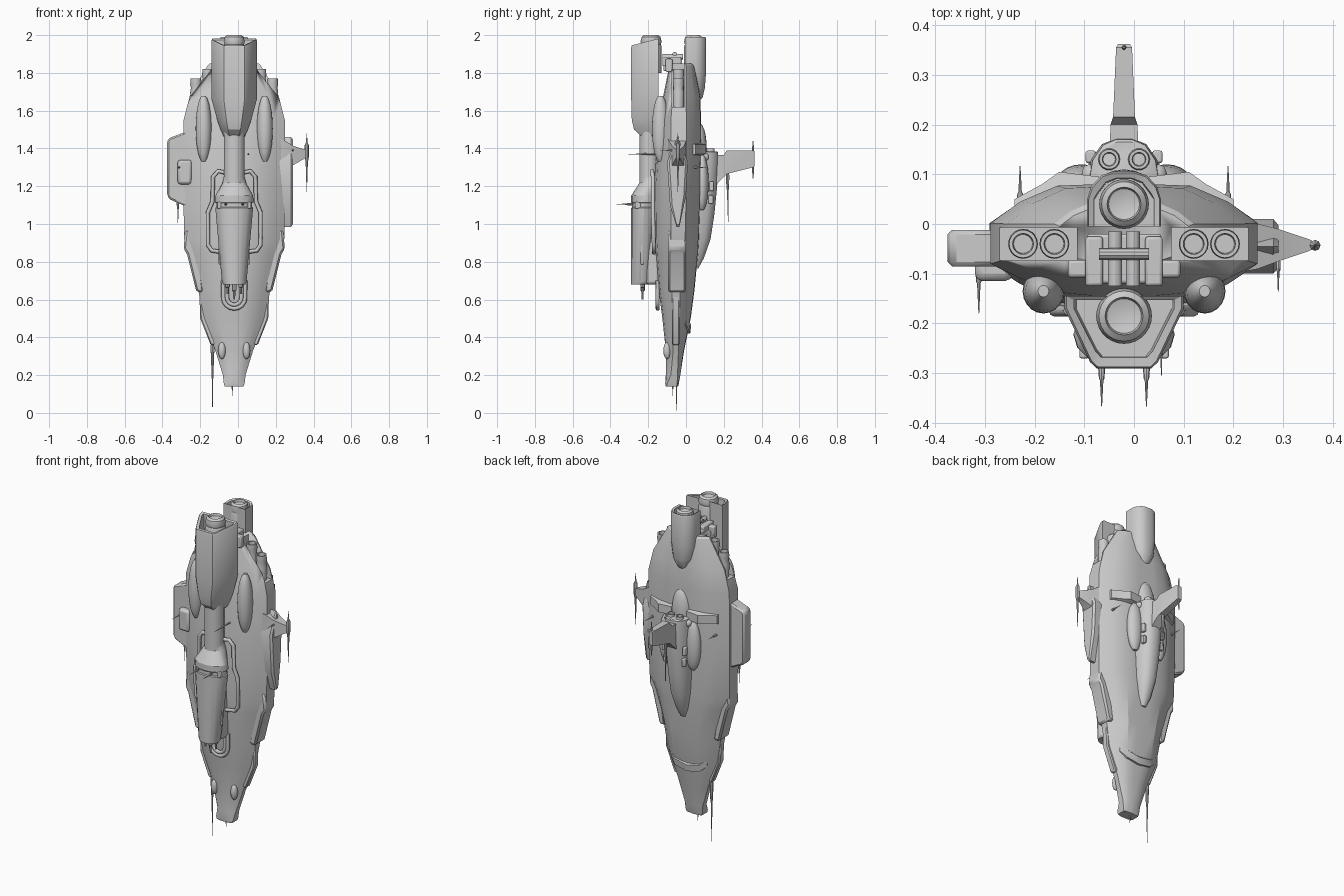
import bpy, bmesh, math
from mathutils import Vector

CX = -0.02  # hull centreline


def build(name, verts, faces, angle=30):
    me = bpy.data.meshes.new(name)
    me.from_pydata([(v[0] + CX, v[1], v[2]) for v in verts], [], faces)
    bm = bmesh.new()
    bm.from_mesh(me)
    bmesh.ops.recalc_face_normals(bm, faces=bm.faces)
    bm.to_mesh(me)
    bm.free()
    o = bpy.data.objects.new(name, me)
    bpy.context.collection.objects.link(o)
    bpy.ops.object.select_all(action='DESELECT')
    o.select_set(True)
    bpy.context.view_layer.objects.active = o
    bpy.ops.object.shade_smooth_by_angle(angle=math.radians(angle))
    return o


def loft(name, rings, angle=30):
    n = len(rings[0])
    verts = [p for r in rings for p in r]
    faces = [(i * n + j, i * n + (j + 1) % n, (i + 1) * n + (j + 1) % n, (i + 1) * n + j)
             for i in range(len(rings) - 1) for j in range(n)]
    faces += [tuple(range(n)), tuple(range(len(verts) - n, len(verts)))]
    return build(name, verts, faces, angle)


def ellipse(cx, cy, z, rx, ry, n=20):
    return [(cx + rx * math.cos(2 * math.pi * k / n), cy + ry * math.sin(2 * math.pi * k / n), z)
            for k in range(n)]


def lathe(name, x, y, prof, n=20):
    return loft(name, [ellipse(x, y, z, r, r, n) for r, z in prof])


def box(name, c, s, bevel=0.006):
    pts = [[(c[0] + a * s[0], c[1] + b * s[1], c[2] + d * s[2])
            for a, b in ((-.5, -.5), (.5, -.5), (.5, .5), (-.5, .5))] for d in (-.5, .5)]
    o = loft(name, pts)
    if bevel:
        m = o.modifiers.new("bevel", 'BEVEL')
        m.width = bevel
        m.segments = 2
    return o


def plate(name, xz, y0, y1, bevel=0.006):
    o = loft(name, [[(x, y, z) for x, z in xz] for y in (y0, y1)])
    m = o.modifiers.new("bevel", 'BEVEL')
    m.width = bevel
    return o


def ellipsoid(name, c, r, n=20):
    rings = []
    for i in range(1, 12):
        t = math.pi * i / 12
        rings.append(ellipse(c[0], c[1], c[2] - r[2] * math.cos(t), r[0] * math.sin(t), r[1] * math.sin(t), n))
    return loft(name, rings, 50)


def rod(name, a, b, prof, n=8):
    # round bar from a to b; prof = (fraction, radius)
    a, b = Vector(a), Vector(b)
    q = (b - a).to_track_quat('Z', 'Y')
    return loft(name, [[a + (b - a) * f + q @ Vector((r * math.cos(2 * math.pi * k / n),
                r * math.sin(2 * math.pi * k / n), 0)) for k in range(n)] for f, r in prof])


def spike(name, a, b, r=0.007):
    return rod(name, a, b, ((0, r * .6), (.12, r), (.35, r * .8), (.4, r * .5), (1, .0008)))


def pipe(name, pts, r):
    cu = bpy.data.curves.new(name, 'CURVE')
    cu.dimensions = '3D'
    cu.bevel_depth = r
    cu.bevel_resolution = 2
    cu.use_fill_caps = True
    sp = cu.splines.new('POLY')
    sp.points.add(len(pts) - 1)
    for p, c in zip(sp.points, pts):
        p.co = (c[0] + CX, c[1], c[2], 1)
    o = bpy.data.objects.new(name, cu)
    bpy.context.collection.objects.link(o)


def mirror_ring(half, z):
    return [(x, y, z) for x, y in half] + [(-x, y, z) for x, y in reversed(half)]


# Main hull: half width, back, side edges, front at each height
rings = []
for z, w, yb, e1, e2, yf in ((.14, .05, -.042, -.05, -.1, -.107), (.155, .055, -.038, -.047, -.1, -.11),
        (.2, .06, -.03, -.045, -.08, -.107), (.33, .1, -.01, -.04, -.068, -.107), (.5, .165, .025, -.035, -.07, -.125),
        (.65, .19, .045, -.03, -.075, -.145), (.84, .235, .063, -.015, -.08, -.16), (.92, .265, .068, -.005, -.08, -.165),
        (1.2, .27, .077, .002, -.08, -.168), (1.55, .268, .08, .002, -.08, -.145), (1.68, .235, .075, 0, -.07, -.12),
        (1.84, .14, .045, 0, -.055, -.088), (1.85, .13, .035, -.005, -.05, -.08)):
    rings.append(mirror_ring([(w * .2, yf), (w * .5, yf + (e2 - yf) * .12), (w * .78, yf + (e2 - yf) * .55), (w, e2),
                              (w, e1), (w * .78, e1 + (yb - e1) * .55), (w * .5, yb - .003), (w * .2, yb)], z))
hull = loft("main_hull", rings, 25)

# Engine bays cut in both shoulders, with paired small thrusters
for s in (-1, 1):
    cutter = box("bay_cutter", (s * .2, -.04, 1.77), (.21, .066, .3), 0)
    cutter.hide_render = True
    cutter.hide_viewport = True
    m = hull.modifiers.new("bay", 'BOOLEAN')
    m.object = cutter
    m.operation = 'DIFFERENCE'
    m.solver = 'EXACT'
    for x, t in ((.14, 1.82), (.203, 1.77)):
        lathe("side_thruster", s * x, -.04, ((.028, 1.58), (.03, t - .07), (.026, t - .05), (.03, t - .03),
              (.028, t), (.021, t), (.019, t - .03)))
    # shoulder bumps and sensor blisters on the hull
    ellipsoid("front_blister", (s * .162, -.135, 1.505), (.042, .045, .18))
    ellipsoid("rear_cheek", (s * .085, .085, 1.22), (.05, .035, .15))
    loft("rear_band", [[(s * x, y, z) for y, z in ((yo - .03, 1.36), (yo, 1.37), (yo, 1.42), (yo - .03, 1.43))]
                       for x, yo in ((.05, .095), (.13, .105), (.165, .08), (.22, .05))])
    # stepped armour along the lower edges
    plate("lower_edge_armour", [(s * .16, .64), (s * .2, .64), (s * .25, .84), (s * .268, .87), (s * .258, .97),
                                (s * .2, .97)], -.095, .0, .01)
    plate("nose_edge_armour", [(s * .1, .36), (s * .125, .36), (s * .18, .5), (s * .185, .64), (s * .14, .64)],
          -.075, -.035)
    ellipsoid("nose_bump", (s * .065, -.1, .33), (.02, .02, .045), 12)
    # pipe loop beside the front gun
    pipe("coolant_pipe", [(s * .04, -.18, 1.27), (s * .085, -.18, 1.28), (s * .112, -.175, 1.25), (s * .115, -.175, 1.12),
         (s * .14, -.175, 1.06), (s * .14, -.17, .89), (s * .12, -.17, .86), (s * .06, -.17, .85)], .011)
    # thin spikes fore and aft
    spike("front_spike", (s * .045, -.28, 1.105), (s * .045, -.367, 1.105))
    spike("rear_spike", (s * .209, .03, 1.3), (s * .209, .117, 1.3))
    # upper deck greebles
    box("deck_box", (s * .093, -.09, 1.84), (.04, .035, .07))
    rod("deck_tube", (s * .018, -.125, 1.885), (s * .018, -.015, 1.885), ((0, .014), (1, .014)), 12)
    box("deck_rail", (s * .06, -.075, 1.86), (.035, .1, .05))
    box("pod_window_upper", (s * .067, .135, 1.2), (.02, .025, .05), .004)
    box("pod_window_lower", (s * .062, .132, 1.13), (.02, .025, .045), .004)
    box("gun_side_rail", (s * .074, -.232, .87), (.016, .016, .17))
    lathe("pod_thruster", s * .03, .13, ((.02, 1.33), (.022, 1.385), (.02, 1.4), (.014, 1.4), (.012, 1.38)), 14)

box("deck_block", (0, -.07, 1.84), (.15, .1, .06))
rod("deck_cross_pipe", (-.05, -.06, 1.9), (.05, -.06, 1.9), ((0, .012), (1, .012)), 10)

# Front engine shroud: open faceted hood, then a rounded lower end
rings = []
for z, k, yf, inset in ((1.46, .45, -.235, 0), (1.5, .6, -.275, 0), (1.55, .75, -.287, 0), (1.66, 1, -.29, 0),
                        (1.965, 1, -.29, 0), (1.975, .96, -.287, 0), (1.97, .84, -.268, 1), (1.88, .8, -.265, 1)):
    half = [(.055 * k, yf), (.068 * k, yf + .012), (.12 * k, -.17), (.12 * k, -.145 - .008 * inset)]
    ring = mirror_ring(half, z)
    tilt = .25 if z > 1.9 else 0
    rings.append([(x, y, q + tilt * (y + .17)) for x, y, q in ring])
loft("front_engine_shroud", rings)

# Rear engine shroud
rings = []
for z, k, yb in ((1.65, .3, .07), (1.67, .6, .088), (1.72, .88, .1), (1.8, 1, .106), (1.98, 1, .106), (1.99, .96, .103),
                 (1.985, .82, .092), (1.92, .8, .09)):
    rings.append(mirror_ring([(.074 * k, -.005), (.074 * k, .05), (.066 * k, yb - .03), (.045 * k, yb - .008),
                              (.02 * k, yb)], z))
loft("rear_engine_shroud", rings)

# Two main nozzles
for y, r in ((-.185, .056), (.04, .05)):
    lathe("main_nozzle", 0, y, ((r, 1.8), (r, 1.94), (r * .92, 1.95), (r, 1.965), (r * .9, 1.99), (r * .68, 2),
          (r * .62, 1.985), (r * .3, 1.98)), 28)

# Front barrel, collar and gun housing
loft("front_barrel", [ellipse(0, -.195, 1.05, .055, .052), ellipse(0, -.195, 1.5, .055, .052)])
rings = []
for z, rx, ry in ((1.25, .055, .05), (1.22, .062, .056), (1.15, .1, .066), (1.115, .102, .068), (1.11, .094, .064),
                  (1.09, .094, .064), (1.085, .1, .068), (.69, .065, .05), (.68, .058, .046)):
    rings.append(ellipse(0, -.29 + .068 if z < 1.15 and ry > .06 else -.29 + ry + (.045 if z > 1.2 else 0), z, rx, ry, 16))
loft("gun_housing", rings)
for x in (-.035, 0, .035):
    rod("gun_barrel", (x, -.23, .72), (x, -.23, .6 if x == 0 else .63), ((0, .012), (.6, .012), (.65, .006), (1, .005)))
for x in (-.08, .08):
    box("collar_clip", (x, -.255, 1.1), (.02, .03, .035), .004)
box("gun_mount", (0, -.175, .9), (.12, .07, .44), .015)
for r in (.058, .038):
    pipe("gun_muzzle_ring", [(-r, -.15, .7)] + [(-r * math.cos(a * math.pi / 8), -.15, .61 - r * math.sin(a * math.pi / 8))
         for a in range(9)] + [(r, -.15, .7)], .011)
spike("barrel_spike", (.075, -.2, 1.37), (.075, -.305, 1.37), .005)
rod("barrel_spike_base", (.075, -.13, 1.37), (.075, -.2, 1.37), ((0, .004), (1, .004)))

# Rear bridge pod, dome above it, and its tail fin
rings = []
for z, w, yf, yb in ((.765, .015, .045, .065), (.82, .038, .03, .095), (.92, .058, .02, .13), (1.05, .068, .02, .15),
                     (1.2, .074, .02, .165), (1.34, .074, .03, .172), (1.38, .07, .03, .17), (1.385, .06, .03, .165)):
    rings.append(mirror_ring([(w * .6, yf), (w, yf + (yb - yf) * .4), (w * .9, yf + (yb - yf) * .7),
                              (w * .6, yb - (yb - yf) * .08), (w * .22, yb)], z))
loft("bridge_pod", rings, 35)
ellipsoid("rear_dome", (0, .065, 1.4), (.06, .045, .14))
box("pod_collar", (0, .085, 1.355), (.17, .07, .04), .015)
loft("tail_fin", [[(-w, y, z0), (w, y, z0), (w, y, z1), (-w, y, z1)] for y, w, z0, z1 in
                  ((.13, .03, 1.18, 1.365), (.2, .027, 1.25, 1.365), (.215, .022, 1.265, 1.39), (.355, .016, 1.3, 1.39),
                   (.362, .012, 1.305, 1.385))])
rod("fin_antenna", (0, .355, 1.24), (0, .355, 1.44), ((0, .002), (.2, .005), (.8, .005), (1, .002)))
spike("fin_under_spike", (0, .22, 1.29), (0, .223, 1.01), .009)

# Left wing block with its sensor box
plate("left_wing", [(-.25, 1.49), (-.345, 1.455), (-.355, 1.44), (-.355, 1.15), (-.34, 1.13), (-.25, 1.09)], -.085, -.012, .014)
box("left_wing_sensor", (-.262, -.09, 1.275), (.075, .05, .13), .015)
spike("left_wing_low_spike", (-.298, -.05, 1.13), (-.298, -.05, 1.0))
spike("left_wing_front_spike", (-.292, -.08, 1.3), (-.292, -.18, 1.3))

# Right wing, lower fairing and tip antenna
loft("right_wing", [[(x, y0, z0), (x, y1, z0 + dz), (x, y1, z1), (x, y0, z1)] for x, y0, y1, z0, z1, dz in
     ((.22, -.1, .015, 1.22, 1.46, 0), (.27, -.09, 0, 1.27, 1.44, 0), (.31, -.075, -.01, 1.31, 1.415, 0),
      (.37, -.055, -.03, 1.345, 1.395, 0), (.38, -.05, -.035, 1.35, 1.39, 0))])
loft("right_fairing", [[(x, y, z) for y, z in ((-.045, 1.46 - d), (-.1 + d, 1.33), (-.085 + d, 1.1), (-.05, .985 + d),
     (-.035, .985 + d), (.0 - d, 1.15), (.01 - d, 1.33))] for x, d in ((.23, 0), (.3, 0), (.31, .012))])
rod("right_tip_antenna", (.384, -.043, 1.17), (.384, -.043, 1.48), ((0, .001), (.5, .006), (.6, .011), (.8, .011), (.85, .004), (1, .001)))
spike("right_wing_front_spike", (.31, -.07, 1.39), (.31, -.137, 1.39), .005)

# Chin sensor band, nose antennas
loft("chin_band", [[(x, y - .05, .42 + l), (x, y, .42 + l), (x, y + .005, .46 + l), (x, y - .01, .475 + l), (x, y - .05, .475 + l)]
     for x, y, l in ((-.12, -.002, .05), (-.08, .018, .015), (0, .022, 0), (.08, .018, .015), (.12, -.002, .05))])
spike("nose_long_antenna", (-.115, -.05, .4), (-.115, -.05, 0), .01)
spike("nose_tip_antenna", (-.01, -.07, .15), (-.01, -.07, .09), .005)
